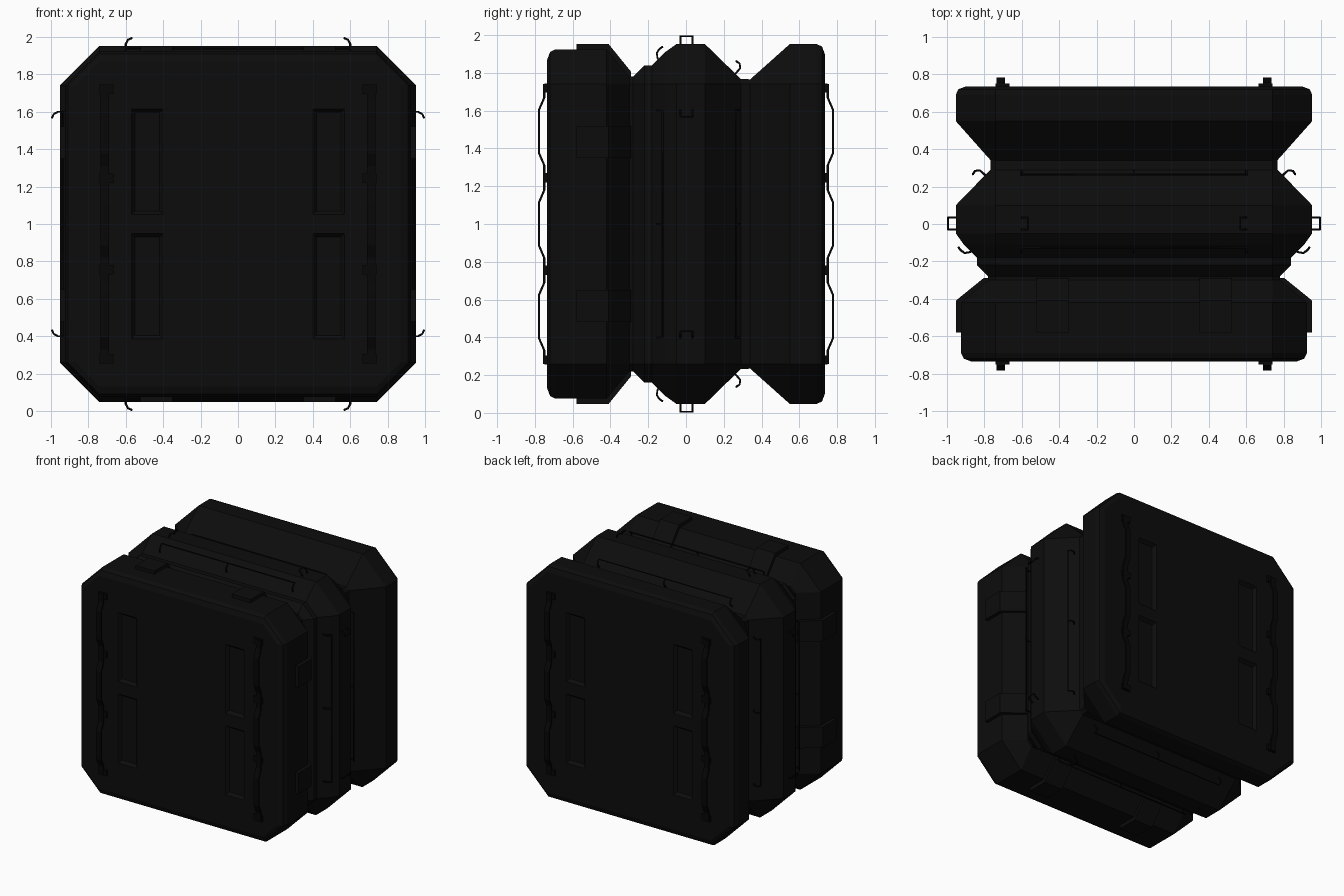
import bpy, bmesh, math
from mathutils import Matrix, Vector

if "Cube" in bpy.data.objects:
    bpy.data.objects.remove(bpy.data.objects["Cube"])


def material(name, v):
    m = bpy.data.materials.new(name)
    m.use_nodes = True
    col = (v, v, v, 1)
    m.diffuse_color = col
    m.node_tree.nodes["Principled BSDF"].inputs["Base Color"].default_value = col
    return m


CASE = material("black casing", 0.0038)
METAL = material("dark metal", 0.002)
CENTRE = Vector((0, 0, 1))
TURNS = [Matrix.Rotation(k * math.pi / 2, 4, 'Y') for k in range(4)]


def finish(name, bm, mat):
    bmesh.ops.recalc_face_normals(bm, faces=bm.faces[:])
    me = bpy.data.meshes.new(name)
    bm.to_mesh(me)
    bm.free()
    me.materials.append(mat)
    ob = bpy.data.objects.new(name, me)
    ob.location = CENTRE
    bpy.context.collection.objects.link(ob)
    return ob


def prism(bm, pts, x0, x1, turn=Matrix()):
    """Extrude a (y, z) outline from x0 to x1."""
    a = [bm.verts.new(turn @ Vector((x0, y, z))) for y, z in pts]
    b = [bm.verts.new(turn @ Vector((x1, y, z))) for y, z in pts]
    bm.faces.new(a)
    bm.faces.new(b[::-1])
    for i in range(len(pts)):
        j = (i + 1) % len(pts)
        bm.faces.new((a[i], a[j], b[j], b[i]))


def box(bm, lo, hi):
    prism(bm, [(lo[1], lo[2]), (hi[1], lo[2]), (hi[1], hi[2]), (lo[1], hi[2])], lo[0], hi[0])


def tubes(name, paths, radius):
    cu = bpy.data.curves.new(name, 'CURVE')
    cu.dimensions = '3D'
    cu.bevel_depth = radius
    cu.bevel_resolution = 1
    cu.use_fill_caps = True
    for turn in TURNS:
        for path in paths:
            sp = cu.splines.new('POLY')
            sp.points.add(len(path) - 1)
            for p, co in zip(sp.points, path):
                p.co = (turn @ Vector(co)).to_4d()
    cu.materials.append(METAL)
    ob = bpy.data.objects.new(name, cu)
    ob.location = CENTRE
    bpy.context.collection.objects.link(ob)
    return ob


# Main shell: eight-sided rings along y, corners closing up in the grooves
profile = [(-.735, .87), (-.72, .91), (-.69, .925), (-.42, .925), (-.30, .78), (-.28, .78),
           (-.22, .84), (-.18, .84), (-.11, .91), (-.05, .953), (.10, .953), (.29, .768),
           (.34, .766), (.55, .953), (.69, .953), (.72, .94), (.735, .90)]
bm = bmesh.new()
rings = []
for y, r in profile:
    c = .74
    ring = [(r, -c), (r, c), (c, r), (-c, r), (-r, c), (-r, -c), (-c, -r), (c, -r)]
    rings.append([bm.verts.new((x, y, z)) for x, z in ring])
for a, b in zip(rings, rings[1:]):
    for i in range(8):
        j = (i + 1) % 8
        bm.faces.new((a[i], a[j], b[j], b[i]))
bm.faces.new(rings[0])
bm.faces.new(rings[-1])
shell = finish("crate_shell", bm, CASE)

# Sunken slots in the front and back panels, with sloping sides
bm = bmesh.new()
for sy in (-1, 1):
    for sx in (-1, 1):
        for sz in (-1, 1):
            loops = []
            for y, inset in ((.71, .02), (.76, -.02)):
                x0, x1, z0, z1 = .40 + inset, .57 - inset, .05 + inset, .615 - inset
                loops.append([bm.verts.new((sx * x, sy * y, sz * z))
                              for x, z in ((x0, z0), (x1, z0), (x1, z1), (x0, z1))])
            a, b = loops
            bm.faces.new(a)
            bm.faces.new(b)
            for i in range(4):
                j = (i + 1) % 4
                bm.faces.new((a[i], a[j], b[j], b[i]))
cutter = finish("slot_cutter", bm, CASE)
cutter.hide_render = True
mod = shell.modifiers.new("slots", 'BOOLEAN')
mod.operation = 'DIFFERENCE'
mod.solver = 'EXACT'
mod.object = cutter
bpy.context.view_layer.objects.active = shell
shell.select_set(True)
bpy.ops.object.modifier_apply(modifier=mod.name)
bpy.data.objects.remove(cutter)

# Raised straps around the front block
strap = [(-.58, .90), (-.58, .953), (-.41, .953), (-.29, .805), (-.29, .76), (-.42, .90)]
bm = bmesh.new()
for turn in TURNS:
    for x in (-.52, .35):
        prism(bm, strap, x, x + .17, turn)
finish("front_straps", bm, CASE)

# Wavy grab bars with mounting feet on front and back
low, high = .744, .772
wave = [(low, -.74)]
for zc in (-.49, 0, .49):
    wave += [(low, zc - .18), (high, zc - .115), (high, zc + .115), (low, zc + .18)]
wave.append((low, .74))
bars, feet = bmesh.new(), bmesh.new()
for sy in (-1, 1):
    for sx in (-1, 1):
        for (y0, z0), (y1, z1) in zip(wave, wave[1:]):
            seg = [(sy * y0, z0), (sy * (y0 + .012), z0), (sy * (y1 + .012), z1), (sy * y1, z1)]
            prism(bars, seg, sx * .69, sx * .735)
        for z in (-.72, -.245, .245, .72):
            box(feet, (sx * .665, sy * .725, z - .025), (sx * .74, sy * .75, z + .025))
finish("grab_bars", bars, METAL)
finish("bar_feet", feet, METAL)

# Thin rails along the middle band on every side, with hooked ends
hooks = [[(.245, .78), (.27, .805), (.287, .825), (.284, .85), (.265, .862)],
         [(-.12, .86), (-.15, .875), (-.155, .905), (-.142, .925), (-.125, .938)]]
paths = []
for hook in hooks:
    start = [(-.6, y, r) for y, r in hook]
    end = [(.6, y, r) for y, r in reversed(hook)]
    paths.append(start + end)
    paths.append([(0, y, r) for y, r in hook])
tubes("side_rails", paths, .006)

# Rectangular lashing loops leaning inwards on the middle band
paths = []
for s in (-1, 1):
    leg = [(.60, .93), (.60, .962), (.588, .985), (.568, .994)]
    paths.append([(s * x, -.03, r) for x, r in leg] + [(s * x, .035, r) for x, r in reversed(leg)])
tubes("lashing_loops", paths, .006)
